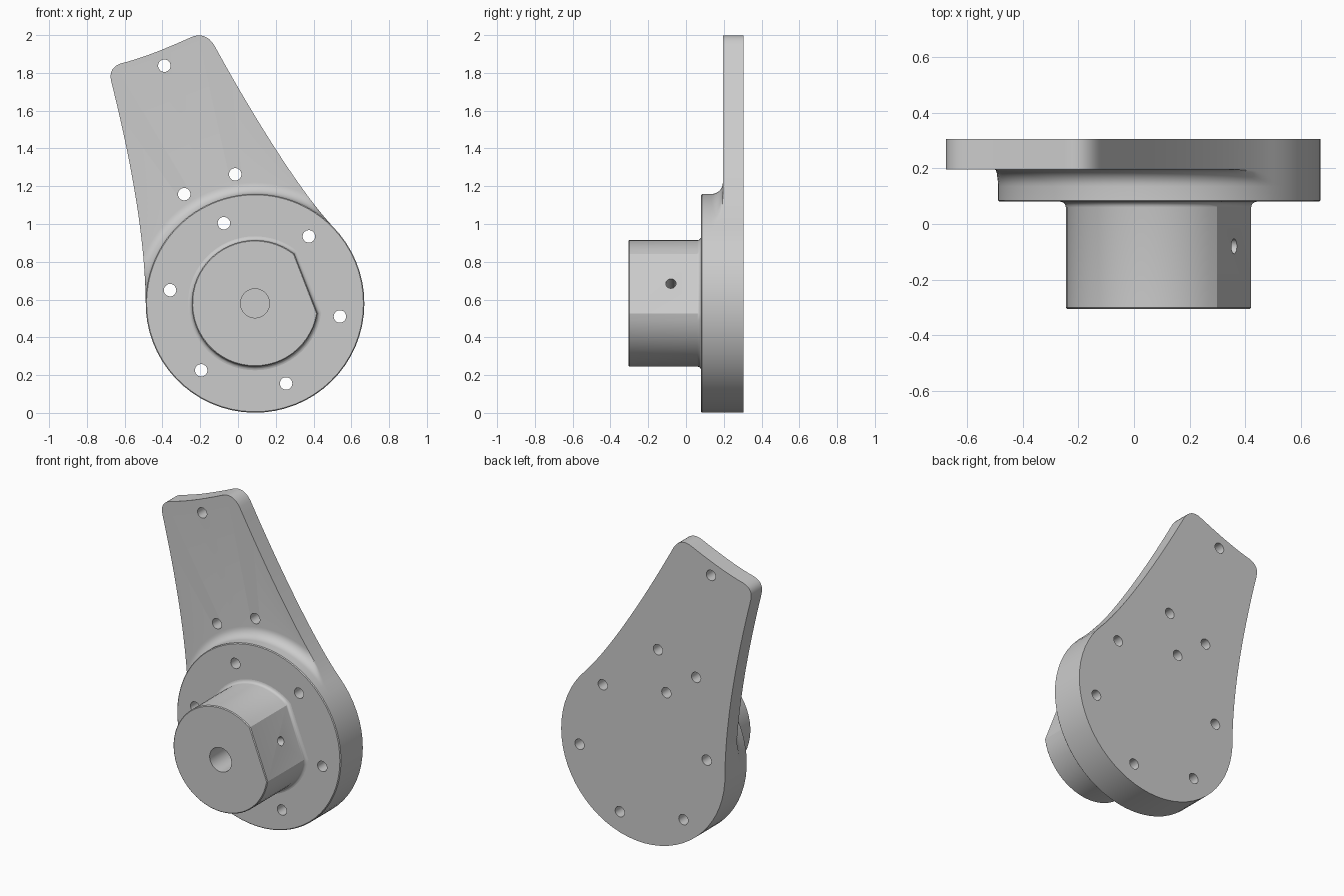
import bpy, bmesh
from math import sin, cos, pi, radians, acos
from mathutils import Vector

cube = bpy.data.objects.get("Cube")
if cube:
    bpy.data.objects.remove(cube)

CX, CZ, R = 0.09, 0.58, 0.579          # disc axis and radius
FRONT, ARM, BACK = 0.08, 0.195, 0.305  # y of disc face, arm face, back face
HUB_FRONT, HUB_R, FLAT = -0.305, 0.335, 0.289
TILT = radians(21.2)                   # lean of the arm and of the hub flat

grey = bpy.data.materials.new("light_grey")
grey.use_nodes = True
grey.diffuse_color = (0.6, 0.6, 0.6, 1)
grey.node_tree.nodes["Principled BSDF"].inputs["Base Color"].default_value = (0.6, 0.6, 0.6, 1)


def make_object(name, bm):
    bmesh.ops.remove_doubles(bm, verts=bm.verts, dist=1e-5)
    bmesh.ops.recalc_face_normals(bm, faces=bm.faces)
    mesh = bpy.data.meshes.new(name)
    bm.to_mesh(mesh)
    bm.free()
    mesh.materials.append(grey)
    obj = bpy.data.objects.new(name, mesh)
    bpy.context.collection.objects.link(obj)
    return obj


def loft(bm, rings):
    """Skin a stack of equal-length rings and cap both ends."""
    loops = [[bm.verts.new(p) for p in ring] for ring in rings]
    for a, b in zip(loops, loops[1:]):
        for i in range(len(a)):
            j = (i + 1) % len(a)
            bm.faces.new((a[i], a[j], b[j], b[i]))
    bm.faces.new(loops[0])
    bm.faces.new(loops[-1])


def rod(bm, start, end, radius, sides=24):
    """Cylinder between two points."""
    start, end = Vector(start), Vector(end)
    axis = (end - start).normalized()
    u = axis.orthogonal().normalized()
    v = axis.cross(u)
    angles = [2 * pi * i / sides for i in range(sides)]
    loft(bm, [[c + radius * (u * cos(t) + v * sin(t)) for t in angles] for c in (start, end)])


def activate(obj):
    bpy.ops.object.select_all(action='DESELECT')
    obj.select_set(True)
    bpy.context.view_layer.objects.active = obj


def cut(obj, bm):
    cutter = make_object("cutter", bm)
    cutter.hide_render = True
    activate(obj)
    mod = obj.modifiers.new("cut", 'BOOLEAN')
    mod.operation, mod.solver, mod.object = 'DIFFERENCE', 'EXACT', cutter
    bpy.ops.object.modifier_apply(modifier=mod.name)
    bpy.data.objects.remove(cutter)


def smooth(obj):
    activate(obj)
    bpy.ops.object.shade_smooth_by_angle(angle=radians(30))


def bezier(a, b, c, d, n):
    a, b, c, d = map(Vector, (a, b, c, d))
    ts = [i / n for i in range(n)]
    return [a * (1-t)**3 + b * 3*t*(1-t)**2 + c * 3*t*t*(1-t) + d * t**3 for t in ts]


# Plate outline: lower arc of the disc, then around the arm
a0, a1 = radians(178), radians(405)
arc = [Vector((CX + R * cos(t), CZ + R * sin(t)))
       for t in (a0 + (a1 - a0) * i / 40 for i in range(41))]
tip_right, tip_top = (-0.125, 1.945), (-0.25, 1.988)
tip_edge, tip_left = (-0.62, 1.85), (-0.67, 1.75)
outline = arc[:-1]
outline += bezier(arc[-1], (0.33, 1.17), (0.08, 1.57), tip_right, 28)
outline += bezier(tip_right, (-0.155, 1.995), (-0.2, 2.012), tip_top, 8)
outline += bezier(tip_top, (-0.38, 1.93), (-0.5, 1.88), tip_edge, 10)
outline += bezier(tip_edge, (-0.66, 1.835), (-0.685, 1.81), tip_left, 8)
outline += bezier(tip_left, (-0.57, 1.35), (-0.495, 0.95), arc[0], 28)


def plate_ring(y, radius):
    """Circle on the disc axis, held inside the outline."""
    ring = []
    for p in outline:
        d = p - Vector((CX, CZ))
        d *= min(1, radius / d.length)
        ring.append((CX + d.x, y, CZ + d.y))
    return ring


# Disc and arm plate, with a rounded step between them
FILLET = 0.06
rings = [plate_ring(FRONT, R - 0.005), plate_ring(FRONT + 0.005, R)]
for i in range(9):
    t = i / 8 * pi / 2
    rings.append(plate_ring(ARM - FILLET + FILLET * sin(t), R + FILLET * (1 - cos(t))))
rings += [plate_ring(ARM, 9), plate_ring(BACK, 9)]
bm = bmesh.new()
loft(bm, rings)
plate = make_object("mounting_plate", bm)

# Bolt circle, arm holes and tip hole
holes = [(-0.015, 1.263), (-0.285, 1.158), (-0.39, 1.838)]
for i in range(6):
    t = TILT + pi / 2 + i * pi / 3
    holes.append((CX + 0.455 * cos(t), CZ + 0.455 * sin(t)))
bm = bmesh.new()
for x, z in holes:
    rod(bm, (x, 0, z), (x, 0.4, z), 0.033)
cut(plate, bm)
smooth(plate)


def hub_ring(y, grow):
    """Round section with one flat side."""
    r = HUB_R + grow
    half = acos((FLAT + grow) / r)
    angles = [TILT + half + (2 * pi - 2 * half) * i / 48 for i in range(49)]
    return [(CX + r * cos(t), y, CZ + r * sin(t)) for t in angles]


# Hub with a small rounded root
ROOT = 0.02
rings = [hub_ring(HUB_FRONT, -0.005), hub_ring(HUB_FRONT + 0.005, 0)]
for i in range(5):
    t = i / 4 * pi / 2
    rings.append(hub_ring(FRONT - ROOT + ROOT * sin(t), ROOT * (1 - cos(t))))
rings.append(hub_ring(FRONT + 0.04, ROOT))
bm = bmesh.new()
loft(bm, rings)
hub = make_object("hub", bm)

# Blind shaft bore and set screw hole through the flat
bm = bmesh.new()
rod(bm, (CX, -0.4, CZ), (CX, FRONT, CZ), 0.077, 32)
cut(hub, bm)
bm = bmesh.new()
rod(bm, (CX, -0.08, CZ), (CX + 0.5 * cos(TILT), -0.08, CZ + 0.5 * sin(TILT)), 0.027)
cut(hub, bm)
smooth(hub)
